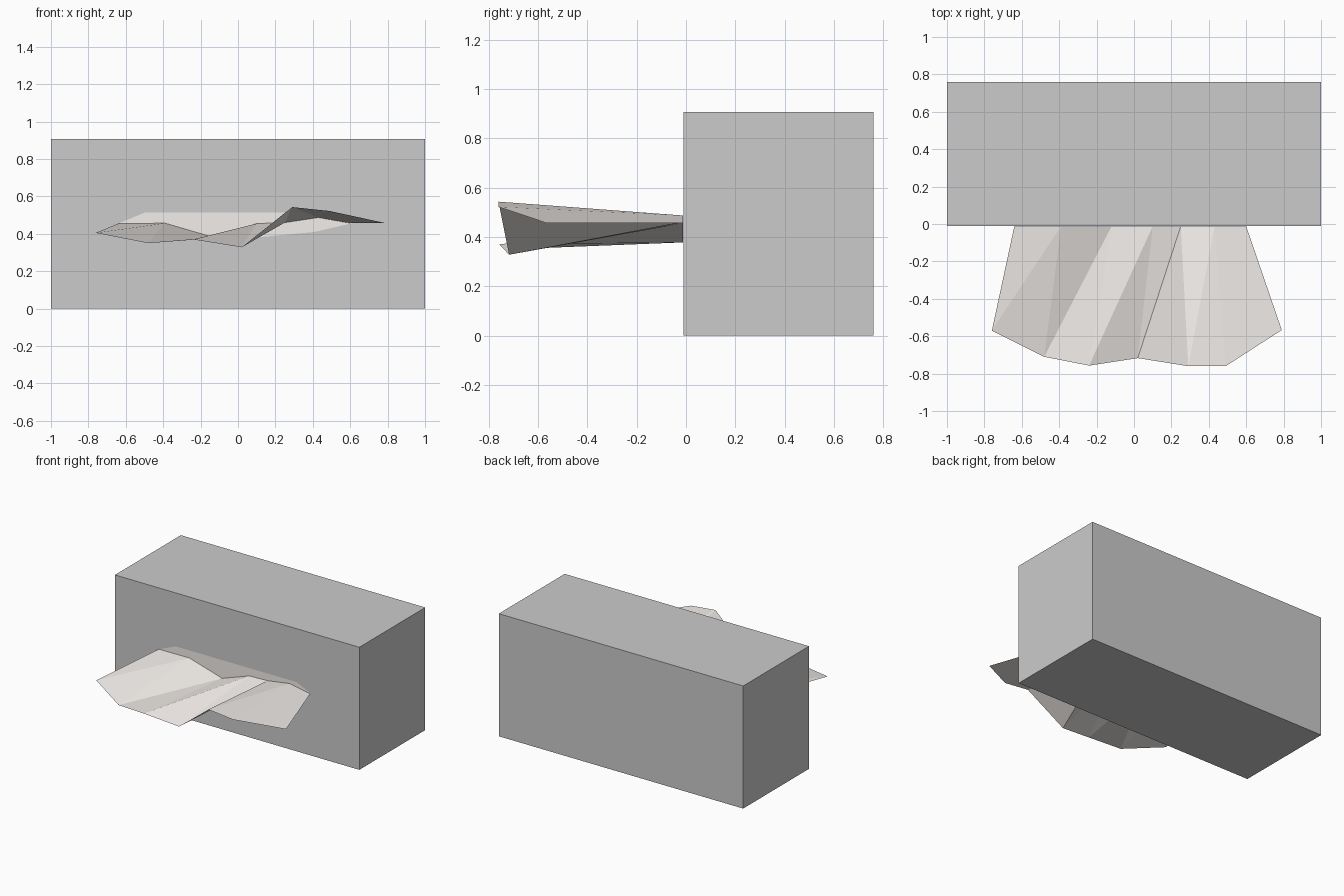
import bpy

if "Cube" in bpy.data.objects:
    bpy.data.objects.remove(bpy.data.objects["Cube"])

def make_object(name, verts, faces, mat=None):
    mesh = bpy.data.meshes.new(name)
    mesh.from_pydata(verts, [], faces)
    mesh.update()
    obj = bpy.data.objects.new(name, mesh)
    bpy.context.collection.objects.link(obj)
    if mat:
        mesh.materials.append(mat)
    return obj

paper = bpy.data.materials.new("paper")
paper.diffuse_color = (0.90, 0.86, 0.83, 1)
paper.use_nodes = True
paper.node_tree.nodes["Principled BSDF"].inputs["Base Color"].default_value = paper.diffuse_color

# box
bpy.ops.mesh.primitive_cube_add(size=1, location=(0, 0.375, 0.4535))
box = bpy.context.object
box.name = "box"
box.scale = (2.0, 0.77, 0.907)
bpy.ops.object.transform_apply(location=True, scale=True)

# flat slot opening on the front face of the box
slot = [(-0.64, 0.455), (-0.5, 0.513), (0.49, 0.513), (0.61, 0.457),
        (0.41, 0.41), (0.09, 0.38), (-0.12, 0.375), (-0.42, 0.405)]
make_object("slot", [(x, -0.0125, z) for x, z in slot],
            [tuple(reversed(range(len(slot))))], paper)

# pleated tissue: wall edge (x, z) to flared outer edge (x, y, z)
wall = [(-0.64, 0.455), (-0.39, 0.457), (-0.12, 0.378), (0.10, 0.455),
        (0.25, 0.46), (0.43, 0.487), (0.60, 0.457)]
outer = [(-0.76, -0.57, 0.405), (-0.48, -0.71, 0.35), (-0.24, -0.757, 0.37),
         (0.02, -0.717, 0.328), (0.29, -0.76, 0.543), (0.49, -0.76, 0.522),
         (0.79, -0.567, 0.457)]
n = len(wall)
verts = [(x, -0.0125, z) for x, z in wall] + outer
faces = []
for i in range(n - 1):
    faces.append((i, n + i, i + 1))
    faces.append((i + 1, n + i, n + i + 1))
make_object("tissue", verts, faces, paper)
